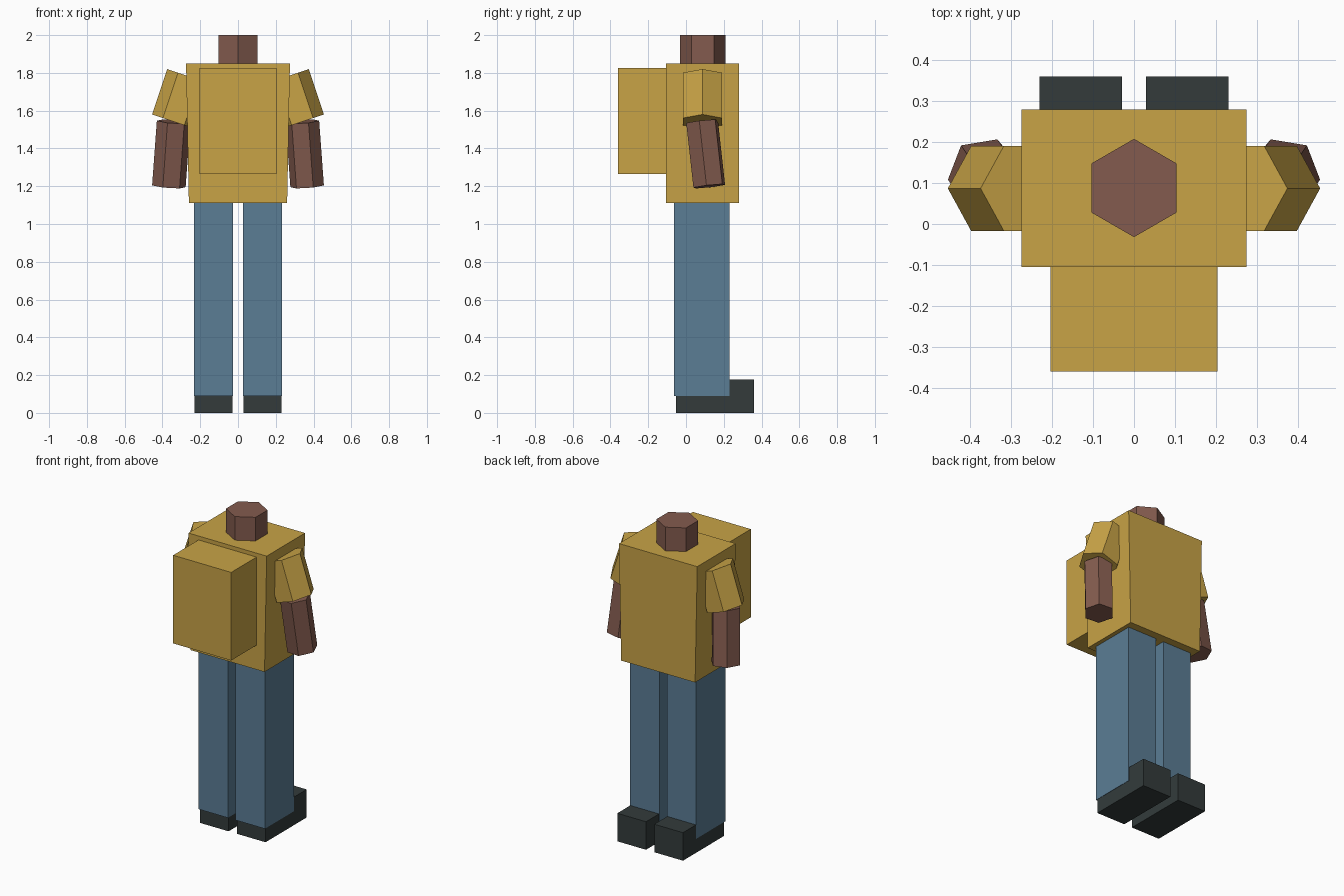
import bpy, math
from mathutils import Vector

if "Cube" in bpy.data.objects:
    bpy.data.objects.remove(bpy.data.objects["Cube"])


def material(name, rgb):
    m = bpy.data.materials.new(name)
    lin = [((c / 255 + 0.055) / 1.055) ** 2.4 for c in rgb]
    m.diffuse_color = (*lin, 1)
    m.use_nodes = True
    m.node_tree.nodes["Principled BSDF"].inputs["Base Color"].default_value = m.diffuse_color
    return m


yellow = material("mustard_yellow", (200, 163, 70))
blue = material("denim_blue", (91, 125, 149))
brown = material("skin_brown", (131, 91, 78))
dark = material("shoe_charcoal", (51, 59, 59))


def loft(name, bottom, top, mat):
    """Closed solid between two matching rings of points."""
    n = len(bottom)
    faces = [tuple(reversed(range(n))), tuple(range(n, 2 * n))]
    faces += [(i, (i + 1) % n, n + (i + 1) % n, n + i) for i in range(n)]
    mesh = bpy.data.meshes.new(name)
    mesh.from_pydata(list(bottom) + list(top), [], faces)
    mesh.materials.append(mat)
    ob = bpy.data.objects.new(name, mesh)
    bpy.context.collection.objects.link(ob)
    return ob


def box(name, x, y, z, mat, top_x=None):
    def ring(xs, h):
        return [(xs[0], y[0], h), (xs[1], y[0], h), (xs[1], y[1], h), (xs[0], y[1], h)]
    return loft(name, ring(x, z[0]), ring(top_x or x, z[1]), mat)


def hex_prism(name, low, high, radius, mat, turn=0.0):
    """Six-sided prism from low to high; turn is the heading of its first corner."""
    low, high = Vector(low), Vector(high)
    axis = (high - low).normalized()
    u = Vector((math.cos(turn), math.sin(turn), 0))
    u = (u - axis * u.dot(axis)).normalized()
    v = axis.cross(u)
    ring = [radius * (u * math.cos(i * math.pi / 3) + v * math.sin(i * math.pi / 3))
            for i in range(6)]
    return loft(name, [low + p for p in ring], [high + p for p in ring], mat)


# Torso, backpack and neck
box("torso", (-0.26, 0.26), (-0.105, 0.28), (1.11, 1.85), yellow, (-0.275, 0.275))
box("backpack", (-0.204, 0.204), (-0.36, -0.105), (1.265, 1.825), yellow)
hex_prism("neck", (0, 0.088, 1.84), (0, 0.088, 2.0), 0.12, brown, math.pi / 2)

# Limbs on both sides
for side, s in (("left", -1), ("right", 1)):
    def span(a, b):
        return tuple(sorted((s * a, s * b)))

    box(side + "_leg", span(0.027, 0.233), (-0.063, 0.23), (0.09, 1.11), blue)
    box(side + "_shoe", span(0.029, 0.231), (-0.053, 0.36), (0, 0.178), dark)
    hex_prism(side + "_sleeve", (s * 0.341, 0.087, 1.542), (s * 0.261, 0.087, 1.782),
              0.12, yellow)
    hex_prism(side + "_forearm", (s * 0.366, 0.123, 1.2), (s * 0.341, 0.085, 1.542),
              0.09, brown, -s * math.radians(9))
